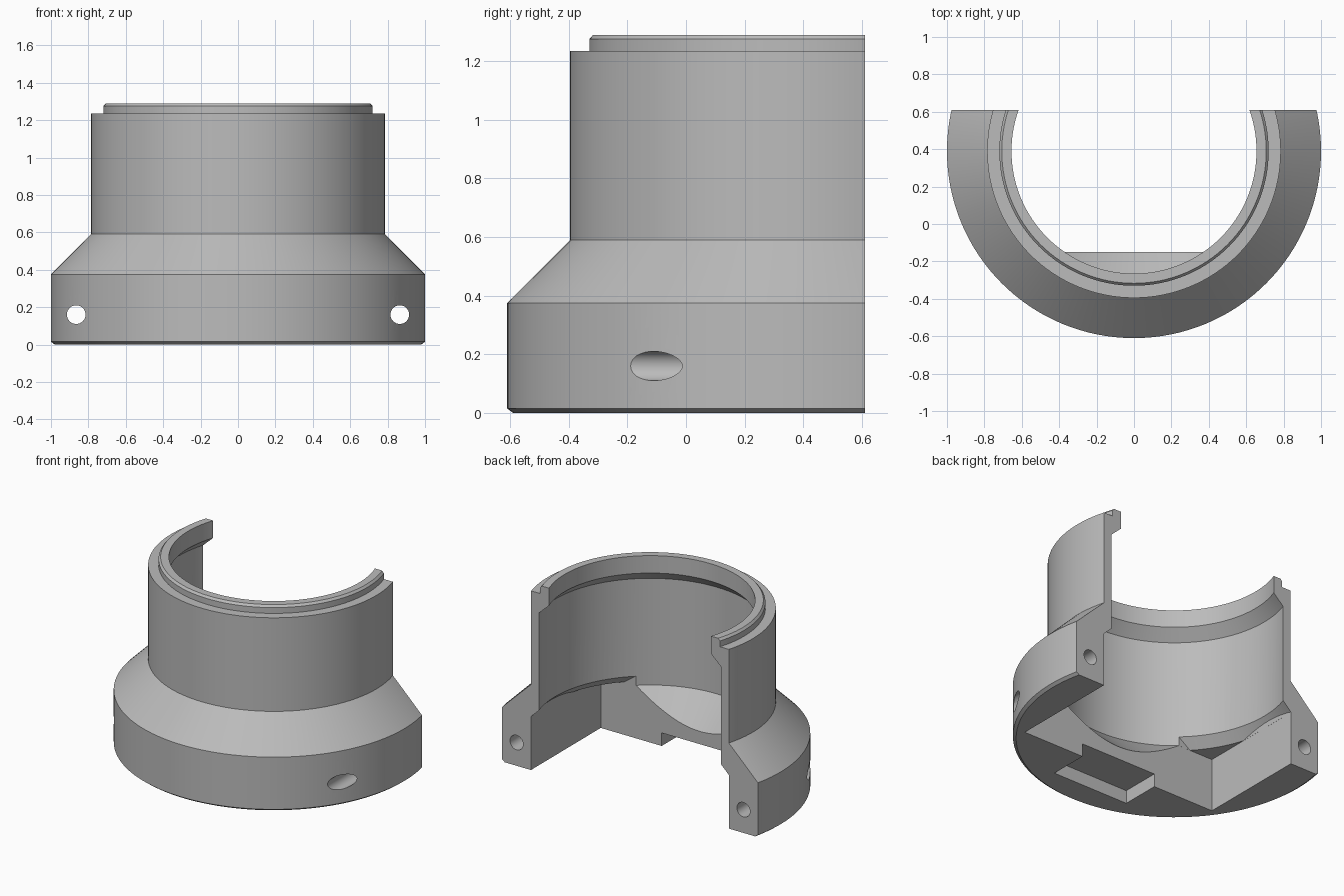
import bpy, bmesh, math
from mathutils import Matrix, Vector

if "Cube" in bpy.data.objects:
    bpy.data.objects.remove(bpy.data.objects["Cube"], do_unlink=True)

AXIS_Y = 0.39      # centre of the round housing
BACK_Y = 0.61      # flat cut at the rear
WALL_X, WALL_Y, CEILING = 0.755, -0.15, 0.365   # square cavity underneath

grey = bpy.data.materials.new("plain_grey")
grey.use_nodes = True
colour = (0.5, 0.5, 0.5, 1)
grey.diffuse_color = colour
grey.node_tree.nodes["Principled BSDF"].inputs["Base Color"].default_value = colour


def finish(name, bm):
    bmesh.ops.recalc_face_normals(bm, faces=bm.faces)
    mesh = bpy.data.meshes.new(name)
    bm.to_mesh(mesh)
    bm.free()
    mesh.materials.append(grey)
    ob = bpy.data.objects.new(name, mesh)
    bpy.context.collection.objects.link(ob)
    return ob


def lathe(name, profile, steps=128):
    """Revolve a closed (radius, height) outline about the housing axis."""
    bm = bmesh.new()
    verts = [bm.verts.new((r, AXIS_Y, z)) for r, z in profile]
    edges = [bm.edges.new((v, verts[i - 1])) for i, v in enumerate(verts)]
    bmesh.ops.spin(bm, geom=verts + edges, cent=(0, AXIS_Y, 0), axis=(0, 0, 1),
                   angle=math.tau, steps=steps, use_merge=True)
    bmesh.ops.remove_doubles(bm, verts=bm.verts, dist=1e-5)
    return finish(name, bm)


def box(name, low, high):
    bm = bmesh.new()
    low, high = Vector(low), Vector(high)
    bmesh.ops.create_cube(bm, size=1, matrix=Matrix.Translation((low + high) / 2)
                          @ Matrix.Diagonal((*(high - low), 1)))
    return finish(name, bm)


def cone(name, r1, r2, depth, matrix, segments, clips=()):
    """Capped cone, trimmed by planes whose normals point to the waste."""
    bm = bmesh.new()
    bmesh.ops.create_cone(bm, cap_ends=True, segments=segments, radius1=r1,
                          radius2=r2, depth=depth, matrix=matrix)
    for point, normal in clips:
        bmesh.ops.bisect_plane(bm, geom=bm.verts[:] + bm.edges[:] + bm.faces[:],
                               plane_co=point, plane_no=normal, clear_outer=True)
        bmesh.ops.holes_fill(bm, edges=[e for e in bm.edges if e.is_boundary])
    return finish(name, bm)


# Housing wall: base, shoulder, neck, top lip, bore and sloping floor
housing = lathe("housing", [
    (0.98, 0), (1.0, 0.015), (1.0, 0.375), (0.785, 0.59), (0.785, 1.235),
    (0.72, 1.235), (0.72, 1.275), (0.707, 1.29), (0.655, 1.29), (0.655, 1.17),
    (0.727, 1.10), (0.727, CEILING), (0.5, 0.138), (0.5, 0)])

# Cutters: rear half, square cavity, flare above it and latch pocket
inset = 0.0005
cutters = [
    box("rear_cut", (-2, BACK_Y, -1), (2, 3, 2)),
    box("cavity_cut", (-WALL_X, WALL_Y, -1), (WALL_X, 2, CEILING)),
    box("pocket_cut", (-0.29, -0.42, -1), (0.29, 0.1, 0.09)),
    cone("flare_cut", 0.89, 0.68, 0.21,
         Matrix.Translation((0, AXIS_Y, 0.37)), 128,
         [((0, WALL_Y + inset, 0), (0, -1, 0)),
          ((WALL_X - inset, 0, 0), (1, 0, 0)),
          ((inset - WALL_X, 0, 0), (-1, 0, 0))]),
]
# Bolt holes through both legs
for side in (-1, 1):
    cutters.append(cone("bolt_hole_cut", 0.05, 0.05, 4,
                        Matrix.Translation((side * 0.865, 0, 0.16))
                        @ Matrix.Rotation(math.pi / 2, 4, "X"), 32))

bpy.ops.object.select_all(action="DESELECT")
bpy.context.view_layer.objects.active = housing
housing.select_set(True)
for cutter in cutters:
    cutter.hide_render = True
    mod = housing.modifiers.new(cutter.name, "BOOLEAN")
    mod.operation, mod.solver, mod.object = "DIFFERENCE", "EXACT", cutter
    bpy.ops.object.modifier_apply(modifier=mod.name)
for cutter in cutters:
    bpy.data.objects.remove(cutter, do_unlink=True)

bpy.ops.object.shade_smooth_by_angle(angle=math.radians(20))
